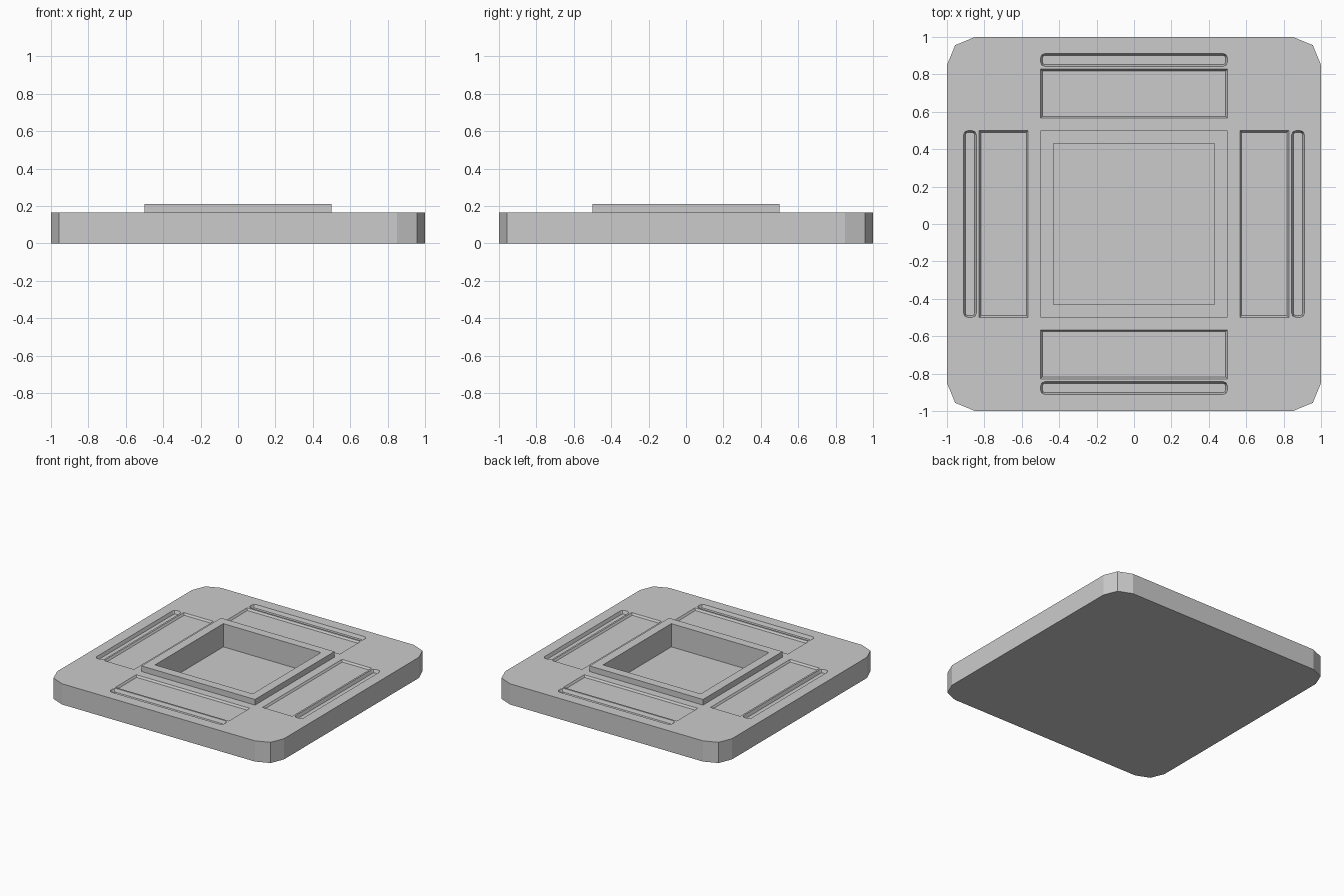
import bpy
from math import sin, cos, pi

if "Cube" in bpy.data.objects:
    bpy.data.objects.remove(bpy.data.objects["Cube"])


def outline(hx, hy, r=0.0, seg=2, cx=0.0, cy=0.0):
    """Counter-clockwise rectangle outline with optional rounded corners."""
    pts = []
    for i, (sx, sy) in enumerate(((1, 1), (-1, 1), (-1, -1), (1, -1))):
        if r == 0:
            pts.append((cx + sx * hx, cy + sy * hy))
            continue
        for k in range(seg + 1):
            a = i * pi / 2 + k * pi / 2 / seg
            pts.append((cx + sx * (hx - r) + r * cos(a),
                        cy + sy * (hy - r) + r * sin(a)))
    return pts


def prism(name, low, high, z0, z1):
    """Solid between two outlines with the same point count."""
    n = len(low)
    verts = [(x, y, z0) for x, y in low] + [(x, y, z1) for x, y in high]
    faces = [tuple(reversed(range(n))), tuple(range(n, 2 * n))]
    faces += [(i, (i + 1) % n, n + (i + 1) % n, n + i) for i in range(n)]
    mesh = bpy.data.meshes.new(name)
    mesh.from_pydata(verts, [], faces)
    obj = bpy.data.objects.new(name, mesh)
    bpy.context.collection.objects.link(obj)
    return obj


def cut(target, cutter):
    mod = target.modifiers.new("cut", 'BOOLEAN')
    mod.operation = 'DIFFERENCE'
    mod.solver = 'EXACT'
    mod.object = cutter
    cutter.hide_render = True
    bpy.context.view_layer.objects.active = target
    bpy.ops.object.modifier_apply(modifier=mod.name)


TOP, RIM_TOP, FLOOR = 0.165, 0.21, 0.025
cutters = []

# Base plate with faceted corners
plate_shape = outline(1, 1, 0.15, 2)
base_plate = prism("base_plate", plate_shape, plate_shape, 0, TOP)

# Raised square rim around the centre well
rim_shape = outline(0.5, 0.5)
rim = prism("raised_rim", rim_shape, rim_shape, TOP, RIM_TOP)
well_shape = outline(0.43, 0.43)
well = prism("well_cutter", well_shape, well_shape, FLOOR, 0.4)
cutters.append(well)
cut(base_plate, well)
cut(rim, well)

# Shallow panel and narrow slot on each of the four sides: cy, half depth, corner, depth
for cy, hy, r, depth in ((0.697, 0.131, 0, 0.015), (0.877, 0.035, 0.025, 0.025)):
    t = 0.01  # wall taper
    for i in range(4):
        low = outline(0.5 - t, hy - t, max(r - t, 0), 2, 0, cy)
        high = outline(0.5 + t, hy + t, r + t if r else 0, 2, 0, cy)
        c = prism("recess_cutter", low, high, TOP - depth, TOP + depth)
        c.rotation_euler.z = i * pi / 2
        cutters.append(c)
        bpy.context.view_layer.update()
        cut(base_plate, c)

for c in cutters:
    bpy.data.objects.remove(c, do_unlink=True)
